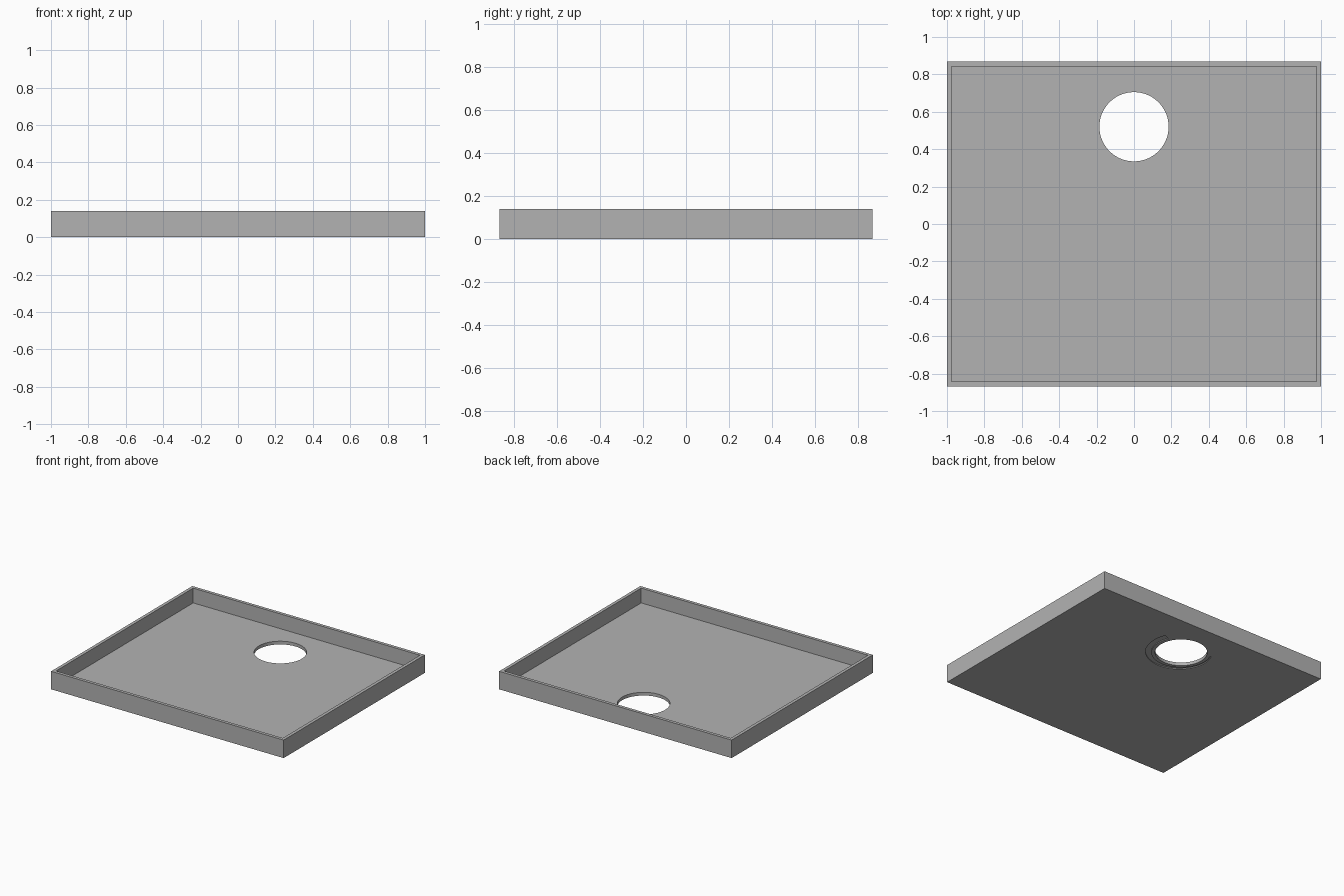
import bpy, bmesh, math

if "Cube" in bpy.data.objects:
    bpy.data.objects.remove(bpy.data.objects["Cube"])

W, D, H = 2.0, 1.735, 0.14      # outer size
WALL, FLOOR = 0.025, 0.025      # wall and floor thickness
HOLE_Y, HOLE_R = 0.52, 0.185    # round opening
GROOVE_DEPTH = 0.006

grey = bpy.data.materials.new("plain grey")
grey.diffuse_color = (0.45, 0.45, 0.45, 1)
grey.use_nodes = True
grey.node_tree.nodes["Principled BSDF"].inputs["Base Color"].default_value = grey.diffuse_color


def prism(name, outline, z0, z1):
    """Extrude a closed xy outline from z0 to z1."""
    bm = bmesh.new()
    face = bm.faces.new([bm.verts.new((x, y, z0)) for x, y in outline])
    top = bmesh.ops.extrude_face_region(bm, geom=[face])["geom"]
    bmesh.ops.translate(bm, vec=(0, 0, z1 - z0),
                        verts=[v for v in top if isinstance(v, bmesh.types.BMVert)])
    bmesh.ops.recalc_face_normals(bm, faces=bm.faces)
    mesh = bpy.data.meshes.new(name)
    bm.to_mesh(mesh)
    bm.free()
    mesh.materials.append(grey)
    obj = bpy.data.objects.new(name, mesh)
    bpy.context.collection.objects.link(obj)
    return obj


def rect(w, d):
    return [(-w / 2, -d / 2), (w / 2, -d / 2), (w / 2, d / 2), (-w / 2, d / 2)]


def polar(r, a):
    return (r * math.cos(a), HOLE_Y + r * math.sin(a))


def cut(target, cutter):
    mod = target.modifiers.new(cutter.name, "BOOLEAN")
    mod.operation, mod.solver, mod.object = "DIFFERENCE", "EXACT", cutter
    cutter.hide_render = True
    cutter.hide_set(True)


# Open tray: block with a recess and a round opening
tray = prism("tray", rect(W, D), 0, H)
cut(tray, prism("recess_cutter", rect(W - 2 * WALL, D - 2 * WALL), FLOOR, H + 0.1))
circle = [polar(HOLE_R, math.tau * i / 96) for i in range(96)]
cut(tray, prism("opening_cutter", circle, -0.1, H + 0.1))

# Tapered dial groove on the underside, wide at +x and narrow at -x
N, START, END = 60, math.radians(25), math.radians(-205)
angles = [START + (END - START) * i / N for i in range(N + 1)]
outer = [polar(0.265 - 0.045 * i / N, a) for i, a in enumerate(angles)]
inner = [polar(0.212, a) for a in reversed(angles)]
cut(tray, prism("dial_groove_cutter", outer + inner, -0.05, GROOVE_DEPTH))

# Smooth only the curved walls
bpy.ops.object.select_all(action="DESELECT")
tray.select_set(True)
bpy.context.view_layer.objects.active = tray
for mod in list(tray.modifiers):
    bpy.ops.object.modifier_apply(modifier=mod.name)
bpy.ops.object.shade_smooth_by_angle(angle=math.radians(30))
for obj in list(bpy.data.objects):
    if obj.name.endswith("_cutter"):
        bpy.data.objects.remove(obj)
